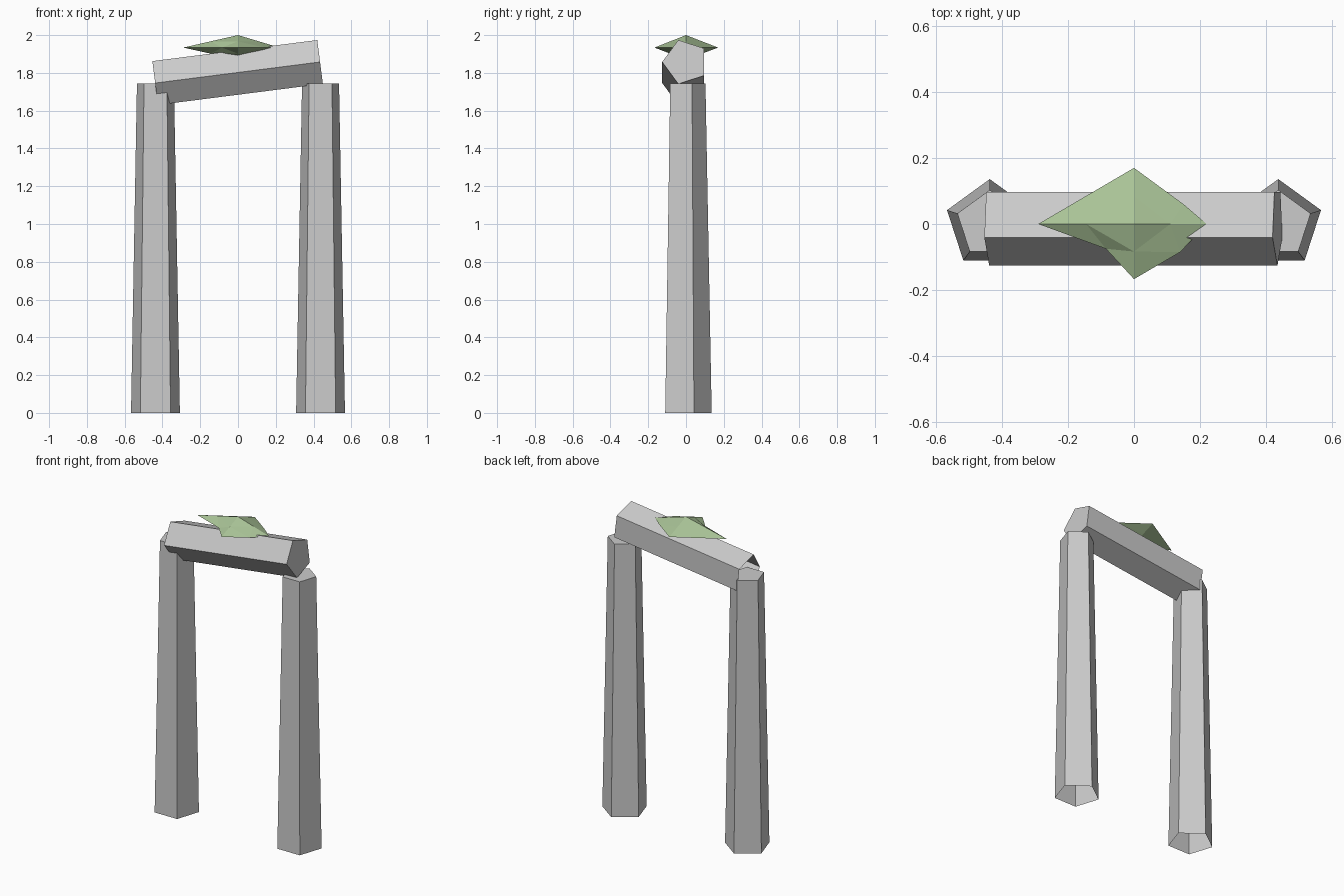
import bpy, bmesh
from math import sin, cos, pi
from mathutils import Vector

if "Cube" in bpy.data.objects:
    bpy.data.objects.remove(bpy.data.objects["Cube"])


def finish(name, bm):
    mesh = bpy.data.meshes.new(name)
    bm.to_mesh(mesh)
    bm.free()
    obj = bpy.data.objects.new(name, mesh)
    bpy.context.collection.objects.link(obj)
    return obj


def stone(name, r0, r1, length, apex):
    """Five-sided tapered block along z, capped at the top, open at the base."""
    bm = bmesh.new()
    rings = []
    for r, z in ((r0, 0), (r1, length)):
        rings.append([bm.verts.new((r * cos(apex + i * 2 * pi / 5),
                                    r * sin(apex + i * 2 * pi / 5), z))
                      for i in range(5)])
    low, high = rings
    for i in range(5):
        j = (i + 1) % 5
        bm.faces.new((low[i], low[j], high[j], high[i]))
    bm.faces.new(high)
    return finish(name, bm)


# Upright stones
for name, x in (("left_pillar", -0.437), ("right_pillar", 0.437)):
    stone(name, 0.136, 0.103, 1.745, pi / 2).location.x = x

# Tilted lintel laid across the pillars
tilt = 0.127
lintel = stone("lintel", 0.123, 0.123, 0.88, -pi / 2)
lintel.rotation_euler.y = pi / 2 - tilt
lintel.location = (-0.002 - 0.44 * cos(tilt), -0.003, 1.802 - 0.44 * sin(tilt))

# Moss clump: uneven flattened octahedron, each side split in four
bm = bmesh.new()
ring = [bm.verts.new((x, y, 1.934)) for x, y in
        ((-0.29, 0), (0, -0.167), (0.22, 0), (0, 0.17))]
top, bottom = bm.verts.new((0, 0, 2.0)), bm.verts.new((0, 0, 1.87))
for i in range(4):
    a, b = ring[i], ring[(i + 1) % 4]
    bm.faces.new((a, b, top))
    bm.faces.new((b, a, bottom))
bmesh.ops.subdivide_edges(bm, edges=bm.edges[:], cuts=1, use_grid_fill=True)
for old, new in (((-0.145, -0.083), (-0.085, -0.075)),
                 ((0.11, 0.085), (0.15, 0.06)),
                 ((0.11, -0.083), (0.14, -0.085))):
    target = Vector((*old, 1.934))
    v = min(bm.verts, key=lambda p: (p.co - target).length)
    v.co = (*new, 1.934)
moss = finish("moss", bm)
green = bpy.data.materials.new("moss_green")
green.diffuse_color = (0.40, 0.55, 0.31, 1)
green.use_nodes = True
green.node_tree.nodes["Principled BSDF"].inputs["Base Color"].default_value = green.diffuse_color
moss.data.materials.append(green)
